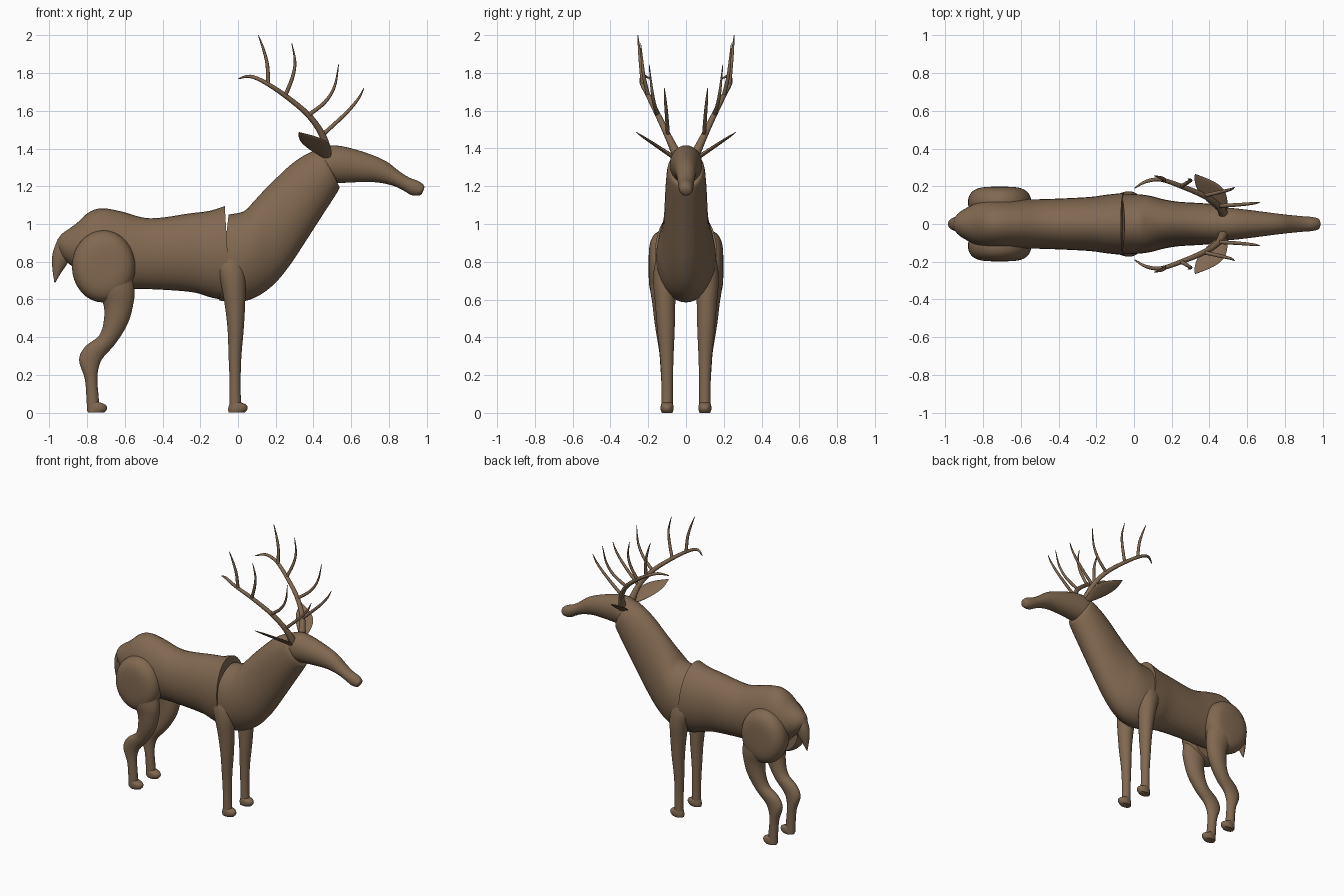
import bpy, bmesh, math
from mathutils import Vector as V

brown = bpy.data.materials.new("brown hide")
brown.diffuse_color = (0.22, 0.14, 0.082, 1)


def spline(rows, n):
    """Catmull-Rom resampling of rows of numbers."""
    out = []
    for i in range(len(rows) - 1):
        a, b, c, d = (rows[min(max(i + k, 0), len(rows) - 1)] for k in (-1, 0, 1, 2))
        for j in range(n):
            t = j / n
            out.append([0.5 * (2 * q + (r - p) * t + (2 * p - 5 * q + 4 * r - s) * t * t
                               + (3 * q - p - 3 * r + s) * t ** 3)
                        for p, q, r, s in zip(a, b, c, d)])
    return out + [list(rows[-1])]


def skin(name, rings):
    """Bridge equal rings of points, cap both ends, smooth shade."""
    bm = bmesh.new()
    loops = [[bm.verts.new(p) for p in r] for r in rings]
    n = len(loops[0])
    for a, b in zip(loops, loops[1:]):
        for i in range(n):
            bm.faces.new((a[i], a[(i + 1) % n], b[(i + 1) % n], b[i]))
    bm.faces.new(loops[0])
    bm.faces.new(loops[-1])
    bmesh.ops.recalc_face_normals(bm, faces=bm.faces)
    me = bpy.data.meshes.new(name)
    bm.to_mesh(me)
    bm.free()
    me.materials.append(brown)
    ob = bpy.data.objects.new(name, me)
    bpy.context.collection.objects.link(ob)
    bpy.ops.object.select_all(action='DESELECT')
    ob.select_set(True)
    bpy.context.view_layer.objects.active = ob
    bpy.ops.object.shade_smooth_by_angle(angle=math.radians(50))
    return ob


def loft(name, rows, side=1, n=5, seg=32):
    """Rows: x, z of one edge, x, z of the other edge, centre y, half width."""
    rings = []
    for x1, z1, x2, z2, y, w in spline(rows, n):
        c, u = V(((x1 + x2) / 2, y, (z1 + z2) / 2)), V(((x1 - x2) / 2, 0, (z1 - z2) / 2))
        ring = []
        for k in range(seg):
            a = math.tau * k / seg
            p = c + u * math.cos(a) + V((0, w * math.sin(a), 0))
            ring.append((p.x, p.y * side, p.z))
        rings.append(ring)
    return skin(name, rings)


def horn(name, rows, side):
    """Tapered tube along rows of x, y, z, radius."""
    pts = spline(rows, 6)
    rings = []
    for i, p in enumerate(pts):
        d = (V(pts[min(i + 1, len(pts) - 1)][:3]) - V(pts[max(i - 1, 0)][:3])).normalized()
        u = d.cross(V((0, 1, 0))).normalized()
        w = d.cross(u)
        ring = [V(p[:3]) + (u * math.cos(a) + w * math.sin(a)) * p[3]
                for a in (math.tau * k / 10 for k in range(10))]
        rings.append([(q.x, q.y * side, q.z) for q in ring])
    return skin(name, rings)


# torso, from rump to shoulder seam
loft("torso", [
    (-.957, .915, -.955, .87, 0, .025), (-.93, .95, -.925, .815, 0, .06),
    (-.86, 1.0, -.86, .76, 0, .10), (-.79, 1.062, -.80, .70, 0, .122),
    (-.72, 1.083, -.72, .665, 0, .13), (-.62, 1.067, -.62, .655, 0, .13),
    (-.465, 1.03, -.47, .655, 0, .132), (-.25, 1.057, -.25, .64, 0, .142),
    (-.15, 1.07, -.14, .61, 0, .155), (-.07, 1.095, -.04, .59, 0, .165)])

# chest and neck
loft("neck", [
    (-.05, 1.05, -.10, .595, 0, .158), (.03, 1.067, .0, .585, 0, .158),
    (.08, 1.115, .10, .615, 0, .148), (.13, 1.17, .19, .68, 0, .13),
    (.20, 1.24, .27, .775, 0, .118), (.275, 1.31, .35, .895, 0, .113),
    (.34, 1.357, .44, 1.035, 0, .108), (.41, 1.392, .53, 1.175, 0, .098),
    (.45, 1.40, .535, 1.20, 0, .075)])

# head with long muzzle
loft("head", [
    (.40, 1.38, .45, 1.23, 0, .08), (.47, 1.413, .50, 1.215, 0, .086),
    (.55, 1.412, .54, 1.217, 0, .082), (.67, 1.38, .65, 1.222, 0, .068),
    (.78, 1.335, .74, 1.22, 0, .055), (.86, 1.275, .82, 1.203, 0, .046),
    (.91, 1.245, .875, 1.178, 0, .041), (.955, 1.228, .92, 1.153, 0, .038),
    (.982, 1.208, .963, 1.152, 0, .03), (.988, 1.195, .98, 1.17, 0, .015)])

# tail
loft("tail", [
    (-.92, .91, -.955, .92, 0, .03), (-.895, .86, -.978, .86, 0, .038),
    (-.90, .80, -.986, .81, 0, .034), (-.935, .745, -.982, .75, 0, .02),
    (-.968, .69, -.973, .69, 0, .003)])

for s, tag in ((1, "left"), (-1, "right")):
    # front leg
    loft(tag + "_front_leg", [
        (.0, .87, -.10, .85, .11, .03), (.03, .79, -.115, .77, .112, .055),
        (.04, .70, -.09, .68, .113, .06), (.038, .58, -.07, .57, .11, .053),
        (.03, .44, -.055, .44, .106, .046), (.018, .30, -.05, .30, .102, .036),
        (.014, .18, -.045, .18, .10, .031), (.015, .08, -.045, .08, .10, .03),
        (.02, .01, -.045, .01, .10, .03)], s)
    # hind leg
    loft(tag + "_hind_leg", [
        (-.58, .80, -.80, .76, .125, .06), (-.55, .66, -.76, .66, .125, .064),
        (-.555, .575, -.715, .58, .12, .058), (-.585, .47, -.71, .495, .115, .052),
        (-.65, .365, -.735, .41, .108, .044), (-.72, .285, -.81, .35, .104, .037),
        (-.742, .22, -.842, .28, .102, .034), (-.745, .16, -.812, .18, .10, .031),
        (-.738, .08, -.803, .08, .10, .03), (-.735, .01, -.80, .01, .10, .03)], s)
    # hooves
    for part, x in (("front", 0), ("hind", -.745)):
        loft(f"{tag}_{part}_hoof", [
            (x + .035, 0, x - .05, 0, .10, .028), (x + .05, .018, x - .052, .018, .10, .034),
            (x + .046, .04, x - .048, .04, .10, .033), (x + .015, .055, x - .04, .058, .10, .026)], s)
    # thigh: rounded disc, rows of y and scale
    skin(tag + "_thigh", [
        [(-.712 + .167 * f * math.cos(a), y * s, .775 + .19 * f * math.sin(a))
         for a in (math.tau * k / 32 for k in range(32))]
        for y, f in spline([(.05, .9), (.10, 1), (.14, .985), (.17, .88),
                            (.188, .7), (.196, .45), (.198, .1)], 3)])
    # ear: thin leaf, rows of t along the ear, two edges in x
    ear = []
    for t, x1, x2, h in spline([(0, .46, .49, .012), (.3, .385, .495, .01), (.6, .337, .476, .008),
                                (.82, .322, .42, .006), (1, .322, .33, .002)], 4):
        c = V(((x1 + x2) / 2, .06 + .203 * t, 1.35 + .135 * t))
        ear.append([((c.x + (x2 - x1) / 2 * math.cos(a)), (c.y - .57 * h * math.sin(a)) * s,
                     c.z + .82 * h * math.sin(a)) for a in (math.tau * k / 16 for k in range(16))])
    skin(tag + "_ear", ear)
    # antler beam and tines
    horn(tag + "_antler_beam", [
        (.475, .05, 1.37, .026), (.445, .10, 1.475, .018), (.37, .15, 1.58, .015),
        (.25, .20, 1.68, .013), (.143, .235, 1.75, .011), (.064, .225, 1.782, .009),
        (.003, .19, 1.77, .003)], s)
    tines = [
        [(.44, .095, 1.465), (.565, .103, 1.58), (.635, .11, 1.66), (.667, .115, 1.72)],
        [(.37, .15, 1.575), (.46, .17, 1.645), (.512, .183, 1.73), (.533, .195, 1.845)],
        [(.25, .20, 1.68), (.288, .222, 1.775), (.302, .232, 1.86), (.285, .24, 1.957)],
        [(.16, .23, 1.742), (.155, .24, 1.845), (.135, .248, 1.925), (.108, .255, 2.0)]]
    for i, pts in enumerate(tines):
        horn(f"{tag}_tine_{i + 1}", [(*p, r) for p, r in zip(pts, (.011, .0095, .007, .002))], s)
